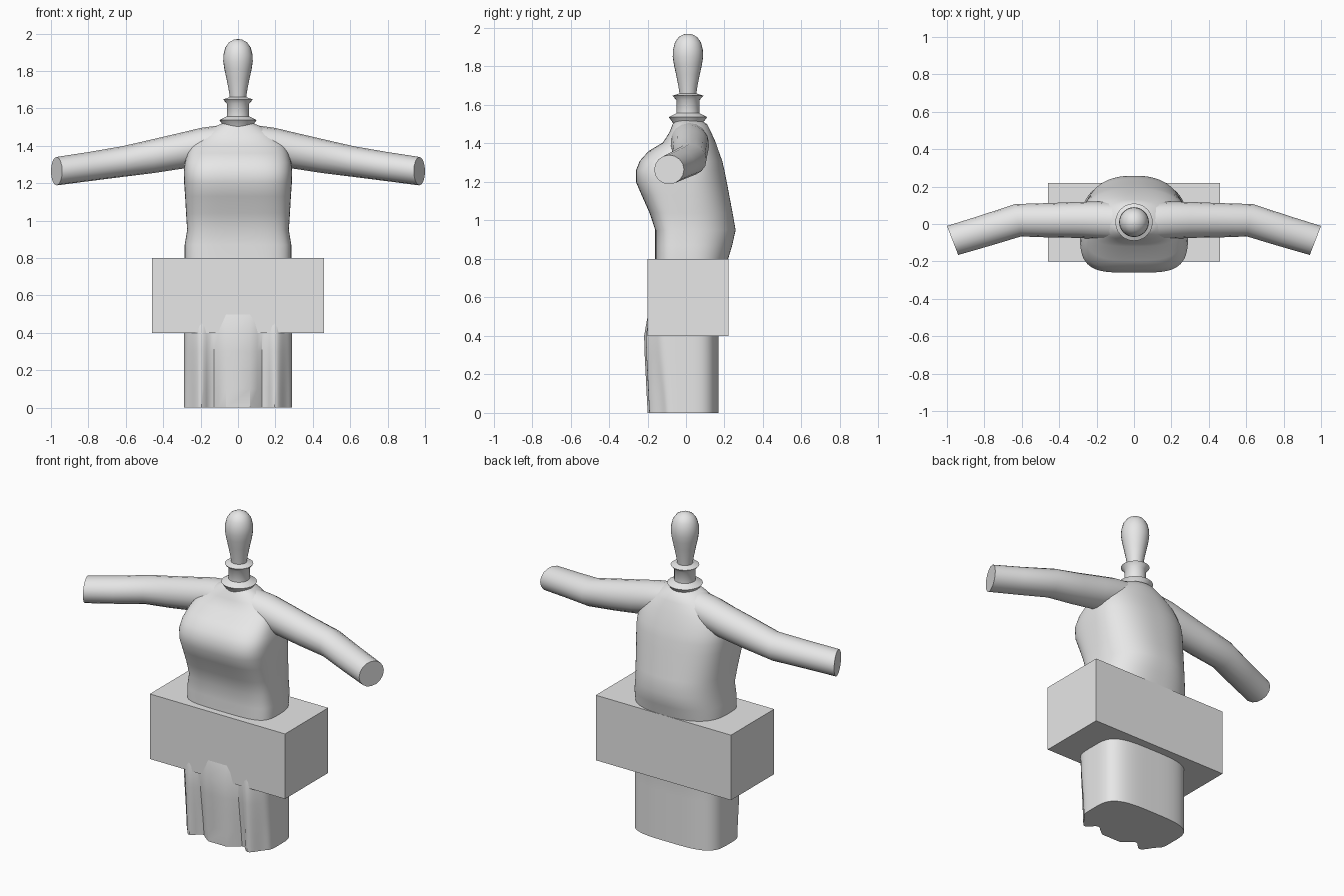
import bpy, bmesh, math
from mathutils import Vector

grey = bpy.data.materials.new("plain grey")
grey.diffuse_color = (0.8, 0.8, 0.8, 1)


def finish(name, bm, smooth=35):
    bmesh.ops.recalc_face_normals(bm, faces=bm.faces[:])
    me = bpy.data.meshes.new(name)
    bm.to_mesh(me)
    bm.free()
    me.materials.append(grey)
    ob = bpy.data.objects.new(name, me)
    bpy.context.collection.objects.link(ob)
    if smooth:
        bpy.ops.object.select_all(action='DESELECT')
        ob.select_set(True)
        bpy.context.view_layer.objects.active = ob
        bpy.ops.object.shade_smooth_by_angle(angle=math.radians(smooth))
    return ob


def loft(name, rings, smooth=35):
    """Skin a list of point rings and cap both ends."""
    bm = bmesh.new()
    vs = [[bm.verts.new(p) for p in r] for r in rings]
    n = len(vs[0])
    for a, b in zip(vs, vs[1:]):
        for i in range(n):
            j = (i + 1) % n
            bm.faces.new((a[i], a[j], b[j], b[i]))
    bm.faces.new(vs[0][::-1])
    bm.faces.new(vs[-1])
    return finish(name, bm, smooth)


def body_ring(z, hw, yf, yb, nf, nb, yc=0.0, fold=0.0, count=96):
    """Rounded section with separate front and back depth and squareness."""
    pts = []
    for i in range(count):
        t = 2 * math.pi * (i + 0.5) / count
        c, s = math.cos(t), math.sin(t)
        n = nb if s > 0 else nf
        x = hw * math.copysign(abs(c) ** (2 / n), c)
        y = yc + (yb - yc if s > 0 else yc - yf) * math.copysign(abs(s) ** (2 / n), s)
        if fold and s < 0:
            y += fold * (1 + math.cos(2 * math.pi * x / 0.135)) / 2 * abs(s) ** 0.5
        pts.append((x, y, z))
    return pts


# skirt with drapery folds at the front
loft("skirt", [body_ring(*r) for r in [
    (0.00, 0.29, -0.200, 0.17, 4.5, 3.5, 0, 0.055),
    (0.10, 0.29, -0.205, 0.17, 4.5, 3.5, 0, 0.050),
    (0.20, 0.29, -0.210, 0.17, 4.5, 3.5, 0, 0.042),
    (0.30, 0.29, -0.215, 0.17, 4.5, 3.5, 0, 0.035),
    (0.40, 0.29, -0.218, 0.17, 4.5, 3.5, 0, 0.030),
    (0.50, 0.29, -0.200, 0.18, 4.5, 3.5, 0, 0.020),
    (0.60, 0.285, -0.175, 0.19, 4, 3)]])

# torso
loft("torso", [body_ring(*r) for r in [
    (0.60, 0.285, -0.165, 0.18, 4, 2.8),
    (0.77, 0.285, -0.16, 0.21, 4, 2.6),
    (0.87, 0.285, -0.16, 0.24, 4, 2.5),
    (0.95, 0.272, -0.16, 0.258, 4, 2.4),
    (1.04, 0.278, -0.19, 0.242, 4, 2.4),
    (1.13, 0.283, -0.23, 0.225, 4, 2.4),
    (1.20, 0.288, -0.26, 0.212, 4, 2.4),
    (1.26, 0.29, -0.26, 0.20, 4, 2.4),
    (1.31, 0.285, -0.24, 0.188, 3.6, 2.4),
    (1.36, 0.27, -0.195, 0.17, 3.2, 2.3),
    (1.405, 0.25, -0.12, 0.155, 3, 2.2),
    (1.46, 0.19, -0.085, 0.13, 2.4, 2.2),
    (1.50, 0.13, -0.07, 0.11, 2, 2),
    (1.525, 0.07, -0.05, 0.07, 2, 2)]])

# arms: x, y, z, half depth, half height, heading of the section
ARM = [(0.00, 0.015, 1.43, 0.095, 0.088, 0), (0.10, 0.015, 1.415, 0.10, 0.094, 0),
       (0.20, 0.02, 1.398, 0.10, 0.097, 0), (0.30, 0.022, 1.374, 0.096, 0.097, 0),
       (0.45, 0.02, 1.345, 0.092, 0.091, 0), (0.62, 0.02, 1.315, 0.088, 0.082, -0.18),
       (0.80, -0.037, 1.288, 0.085, 0.078, -0.34), (0.97, -0.088, 1.264, 0.083, 0.076, -0.37)]
for side, sx in (("left", 1), ("right", -1)):
    rings = []
    for x, y, z, d, h, a in ARM:
        ring = []
        for i in range(16):
            t = 2 * math.pi * i / 16
            u = d * math.cos(t)
            ring.append((sx * (x - u * math.sin(a)), y + u * math.cos(a), z + h * math.sin(t)))
        rings.append(ring)
    loft(side + "_arm", rings)

# turned neck and peg head
PROFILE = [(0.07, 1.48), (0.08, 1.51), (0.10, 1.537), (0.06, 1.557), (0.06, 1.625),
           (0.08, 1.648), (0.044, 1.66), (0.05, 1.70), (0.062, 1.76), (0.073, 1.81),
           (0.079, 1.85), (0.078, 1.885), (0.068, 1.925), (0.048, 1.953), (0.022, 1.967), (0.004, 1.97)]
loft("neck_and_head", [[(r * math.cos(2 * math.pi * i / 24), 0.01 + r * math.sin(2 * math.pi * i / 24), z)
                        for i in range(24)] for r, z in PROFILE], 45)

# block around the hips
bm = bmesh.new()
bmesh.ops.create_cube(bm, size=1)
for v in bm.verts:
    v.co = Vector((v.co.x * 0.92, v.co.y * 0.42 + 0.01, v.co.z * 0.4 + 0.6))
finish("hip_block", bm, 0)
